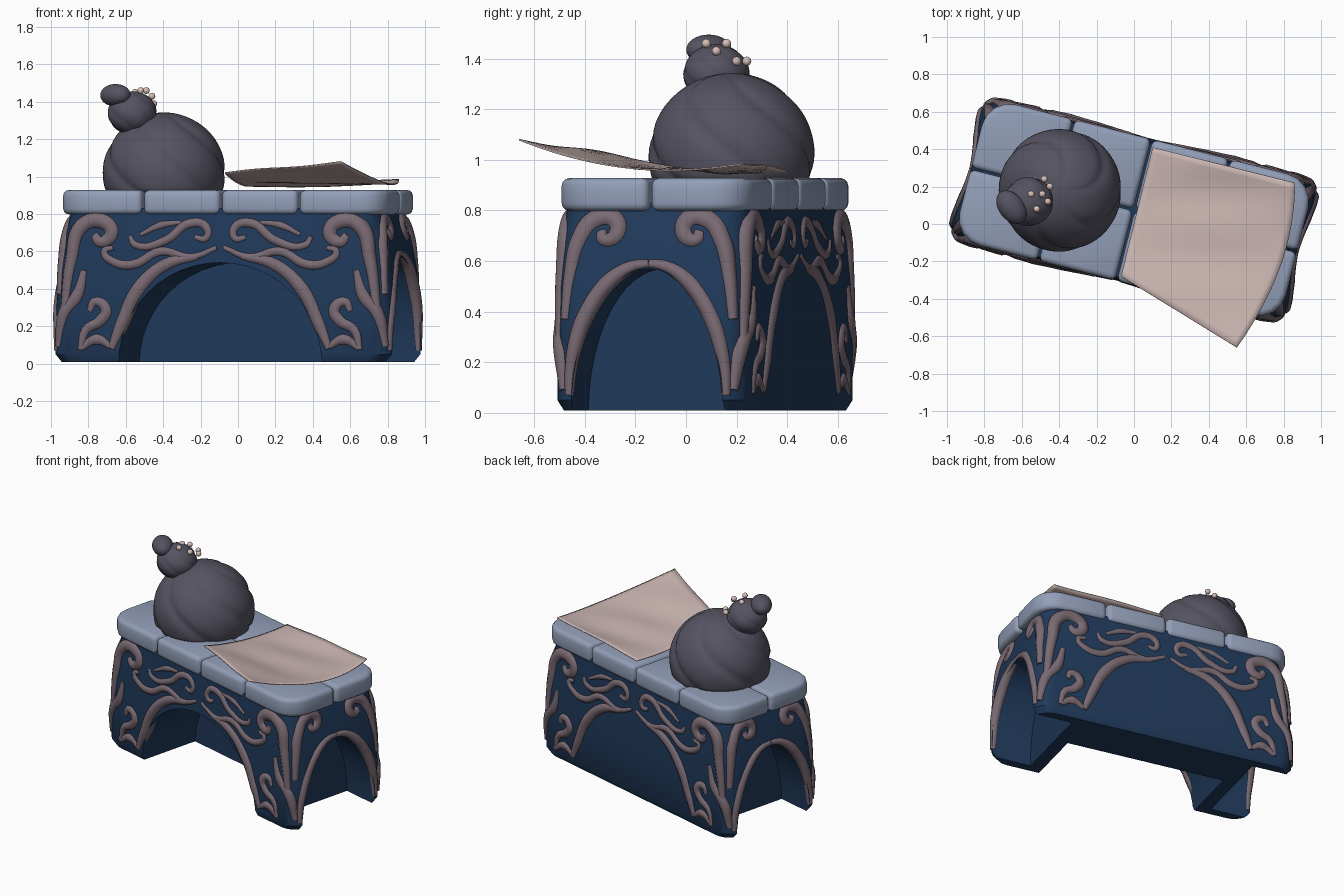
import bpy, bmesh
from math import sin, cos, pi, sqrt, radians, atan2
from mathutils import Matrix, Vector

if "Cube" in bpy.data.objects:
    bpy.data.objects.remove(bpy.data.objects["Cube"])

TURN = Matrix.Translation((0, 0.075, 0)) @ Matrix.Rotation(radians(-14.3), 4, 'Z')
CORNER = 0.12


def material(name, rgb):
    m = bpy.data.materials.new(name)
    m.use_nodes = True
    m.diffuse_color = (*rgb, 1)
    m.node_tree.nodes["Principled BSDF"].inputs["Base Color"].default_value = (*rgb, 1)
    return m


BLUE = material("navy_blue", (0.014, 0.041, 0.102))
STONE = material("grey_blue_stone", (0.29, 0.345, 0.48))
MAUVE = material("dusty_mauve", (0.195, 0.145, 0.172))
DARK = material("charcoal_violet", (0.092, 0.086, 0.12))
PAPER = material("pale_rose_paper", (0.59, 0.46, 0.44))
BEAD = material("cream_pink", (0.68, 0.53, 0.48))


def finish(bm, name, mat, matrix=None, angle=35):
    bmesh.ops.recalc_face_normals(bm, faces=bm.faces)
    mesh = bpy.data.meshes.new(name)
    bm.to_mesh(mesh)
    bm.free()
    return add_object(mesh, name, mat, matrix, angle)


def add_object(data, name, mat, matrix=None, angle=35):
    ob = bpy.data.objects.new(name, data)
    bpy.context.collection.objects.link(ob)
    data.materials.clear()
    data.materials.append(mat)
    ob.matrix_world = matrix or Matrix()
    bpy.ops.object.select_all(action='DESELECT')
    ob.select_set(True)
    bpy.context.view_layer.objects.active = ob
    bpy.ops.object.shade_smooth_by_angle(angle=radians(angle))
    return ob


def baked(ob):
    bpy.context.view_layer.update()
    deps = bpy.context.evaluated_depsgraph_get()
    return bpy.data.meshes.new_from_object(ob.evaluated_get(deps))


# Base: flared body with rounded corners (height, half length, half depth)
LEVELS = [(0.01, 0.91, 0.37), (0.05, 0.935, 0.39), (0.3, 0.93, 0.392),
          (0.5, 0.915, 0.39), (0.68, 0.885, 0.382), (0.83, 0.845, 0.37)]


def section(z):
    z = min(max(z, LEVELS[0][0]), LEVELS[-1][0])
    for a, b in zip(LEVELS, LEVELS[1:]):
        if z <= b[0]:
            f = (z - a[0]) / (b[0] - a[0])
            return a[1] + f * (b[1] - a[1]), a[2] + f * (b[2] - a[2])


bm = bmesh.new()
rings = []
for z, length, depth in LEVELS:
    ring = []
    for k, (sx, sy) in enumerate([(1, 1), (-1, 1), (-1, -1), (1, -1)]):
        for step in range(7):
            a = (k + step / 6) * pi / 2
            ring.append(bm.verts.new((sx * (length - CORNER) + CORNER * cos(a),
                                      sy * (depth - CORNER) + CORNER * sin(a), z)))
    rings.append(ring)
for low, high in zip(rings, rings[1:]):
    for i in range(len(low)):
        j = (i + 1) % len(low)
        bm.faces.new((low[i], low[j], high[j], high[i]))
bm.faces.new(rings[0])
bm.faces.new(rings[-1])
body = finish(bm, "body_uncut", BLUE, TURN)


def arch_cutter(name, half, height, start, end, along_x):
    outline = [(half, -0.1)] + [(half * cos(pi * i / 24), height * sin(pi * i / 24))
                                for i in range(25)] + [(-half, -0.1)]
    bm = bmesh.new()
    ends = [[bm.verts.new((d, t, z) if along_x else (t, d, z)) for t, z in outline]
            for d in (start, end)]
    for i in range(len(outline)):
        j = (i + 1) % len(outline)
        bm.faces.new((ends[0][i], ends[0][j], ends[1][j], ends[1][i]))
    bm.faces.new(ends[0])
    bm.faces.new(ends[1])
    ob = finish(bm, name, BLUE, TURN)
    ob.hide_render = True
    return ob


# Front arch stops at the thick back; each end has its own closed alcove
cutters = [arch_cutter("front_arch_cutter", 0.56, 0.54, -0.7, 0.06, False),
           arch_cutter("left_arch_cutter", 0.31, 0.57, 0.65, 1.2, True),
           arch_cutter("right_arch_cutter", 0.31, 0.57, -1.2, -0.65, True)]
for c in cutters:
    mod = body.modifiers.new("arch", 'BOOLEAN')
    mod.operation, mod.solver, mod.object = 'DIFFERENCE', 'EXACT', c
cut_mesh = baked(body)
for ob in [body] + cutters:
    bpy.data.objects.remove(ob)
add_object(cut_mesh, "table_base", BLUE, TURN)


# Raised scrollwork, half sunk into the body surface
def surface(t, z, on_end):
    length, depth = section(z)
    along, out = (depth, length) if on_end else (length, depth)
    d = max(0, abs(t) - (along - CORNER))
    return out - CORNER + sqrt(max(CORNER ** 2 - d * d, 0))


def scrollwork(name, strokes, on_end, side):
    curve = bpy.data.curves.new(name, 'CURVE')
    curve.dimensions = '3D'
    curve.bevel_depth = 1
    curve.bevel_resolution = 2
    curve.resolution_u = 6
    curve.use_fill_caps = True
    for thick, points in strokes:
        for mirror in (1, -1):
            sp = curve.splines.new('BEZIER')
            sp.bezier_points.add(len(points) - 1)
            for i, (t, z) in enumerate(points):
                p = sp.bezier_points[i]
                p.radius = thick * (0.5 + 0.5 * sin(pi * i / (len(points) - 1)))
                out = side * (surface(t, z, on_end) - 0.5 * p.radius)
                p.co = (out, mirror * t, z) if on_end else (mirror * t, out, z)
                p.handle_left_type = p.handle_right_type = 'AUTO'
    temp = bpy.data.objects.new(name + "_path", curve)
    bpy.context.collection.objects.link(temp)
    mesh = baked(temp)
    bpy.data.objects.remove(temp)
    add_object(mesh, name, MAUVE, TURN, 60)


LONG = [
    (0.03, [(.5, .68), (.47, .635), (.3, .66), (.17, .75), (.08, .73), (.08, .67), (.14, .675)]),
    (0.024, [(.44, .69), (.33, .74), (.22, .755)]),
    (0.03, [(.02, .62), (.16, .57), (.33, .60), (.48, .53), (.59, .545), (.64, .60), (.59, .62)]),
    (0.046, [(.12, .575), (.3, .53), (.45, .40), (.55, .2), (.6, .08)]),
    (0.038, [(.77, .075), (.74, .18), (.66, .23), (.63, .29), (.69, .33), (.72, .28)]),
    (0.036, [(.77, .08), (.68, .13), (.6, .09)]),
    (0.05, [(.86, .28), (.82, .56), (.77, .73), (.67, .765), (.60, .70), (.66, .65), (.70, .69)]),
    (0.042, [(.9, .09), (.86, .27), (.79, .36), (.75, .5)]),
]
ARCH = [(0.32 * cos(a * pi / 16), 0.07 + 0.52 * sin(a * pi / 16)) for a in range(17)]
SHORT = [
    (0.044, [(.34, .37), (.32, .55), (.29, .68), (.23, .76), (.15, .76), (.14, .70), (.19, .685), (.2, .72)]),
    (0.036, ARCH[:9]),
]
for side, front, end in ((-1, "front", "right"), (1, "back", "left")):
    scrollwork(front + "_scrollwork", LONG, False, side)
    scrollwork(end + "_end_scrollwork", SHORT, True, side)

# Stone top: two rows of four puffy slabs with rounded outer corners
COLUMNS = [-0.905, -0.43, 0, 0.43, 0.905]
HX, HY, GAP = 0.905, 0.395, 0.005
for col, (left, right) in enumerate(zip(COLUMNS, COLUMNS[1:])):
    for row in range(2):
        bm = bmesh.new()
        bmesh.ops.create_cube(bm, size=1)
        w, d = right - left - GAP * 2, HY - GAP * 2
        cx, cy = (left + right) / 2, (row - 0.5) * HY
        for v in bm.verts:
            v.co = (cx + v.co.x * w, cy + v.co.y * d, 0.863 + v.co.z * 0.13)
        if col in (0, 3):
            corner = [e for e in bm.edges if all(
                abs(v.co.x) > HX - 0.05 and abs(v.co.y) > HY - 0.05 for v in e.verts)]
            bmesh.ops.bevel(bm, geom=corner, offset=0.15, segments=4, profile=0.5, affect='EDGES')
        sharp = [e for e in bm.edges if e.calc_face_angle(0) > radians(40)]
        bmesh.ops.bevel(bm, geom=sharp, offset=0.03, segments=3, profile=0.5, affect='EDGES')
        finish(bm, f"top_slab_{col + 1}_{row + 1}", STONE, TURN, 60)


# Twisted bun with swirling folds
def ball(name, centre, radii, mat, turn=0, folds=0, floor=-9, detail=16):
    bm = bmesh.new()
    bmesh.ops.create_uvsphere(bm, u_segments=detail * 2, v_segments=detail, radius=1)
    rot = Matrix.Rotation(turn, 3, 'Z')
    for v in bm.verts:
        p = v.co.copy()
        if folds:
            swirl = abs(sin(folds / 2 * (atan2(p.y, p.x) + 1.3 * p.z)))
            p *= 1.01 - 0.06 * (1 - swirl) ** 3 * (1 - p.z ** 4)
        p = rot @ Vector([a * b for a, b in zip(p, radii)]) + Vector(centre)
        p.z = max(p.z, floor)
        v.co = p
    return finish(bm, name, mat, angle=60)


ball("bun_body", (-0.395, 0.18, 1.02), (0.325, 0.325, 0.32), DARK, folds=5, floor=0.915, detail=40)
ball("bun_head", (-0.565, 0.12, 1.34), (0.13, 0.13, 0.115), DARK, folds=5, detail=24)
ball("bun_knob", (-0.655, 0.09, 1.435), (0.1, 0.068, 0.06), DARK, turn=radians(-52))
BEADS = [(-.55, .16, 1.45), (-.52, .08, 1.46), (-.46, .12, 1.43),
         (-.49, .16, 1.46), (-.45, .2, 1.39), (-.48, .24, 1.39)]
for i, spot in enumerate(BEADS):
    ball(f"bead_{i + 1}", spot, (0.018,) * 3, BEAD, detail=8)

# Curling, rippled sheet of paper
back_l, back_r = Vector((.1, .41, .955)), Vector((.86, .22, .985))
front_l, front_r = Vector((-.07, -.28, 1.02)), Vector((.55, -.66, 1.08))
N = 24
bm = bmesh.new()
grid = []
for i in range(N + 1):
    t = i / N
    line = []
    for j in range(N + 1):
        s = j / N
        p = back_l.lerp(back_r, s).lerp(front_l.lerp(front_r, s), t)
        bow = 4 * t * (1 - t)
        p.x += 0.08 * bow * s
        p.z -= bow * (0.03 + 0.035 * s) - 0.008 * sin(14 * t + 4 * s) * sin(pi * s)
        p.z = max(p.z, 0.936)
        line.append(bm.verts.new(p))
    grid.append(line)
for a, b in zip(grid, grid[1:]):
    for j in range(N):
        bm.faces.new((a[j], b[j], b[j + 1], a[j + 1]))
sheet = finish(bm, "paper_sheet", PAPER, angle=50)
solid = sheet.modifiers.new("thickness", 'SOLIDIFY')
solid.thickness, solid.offset = 0.006, 0
